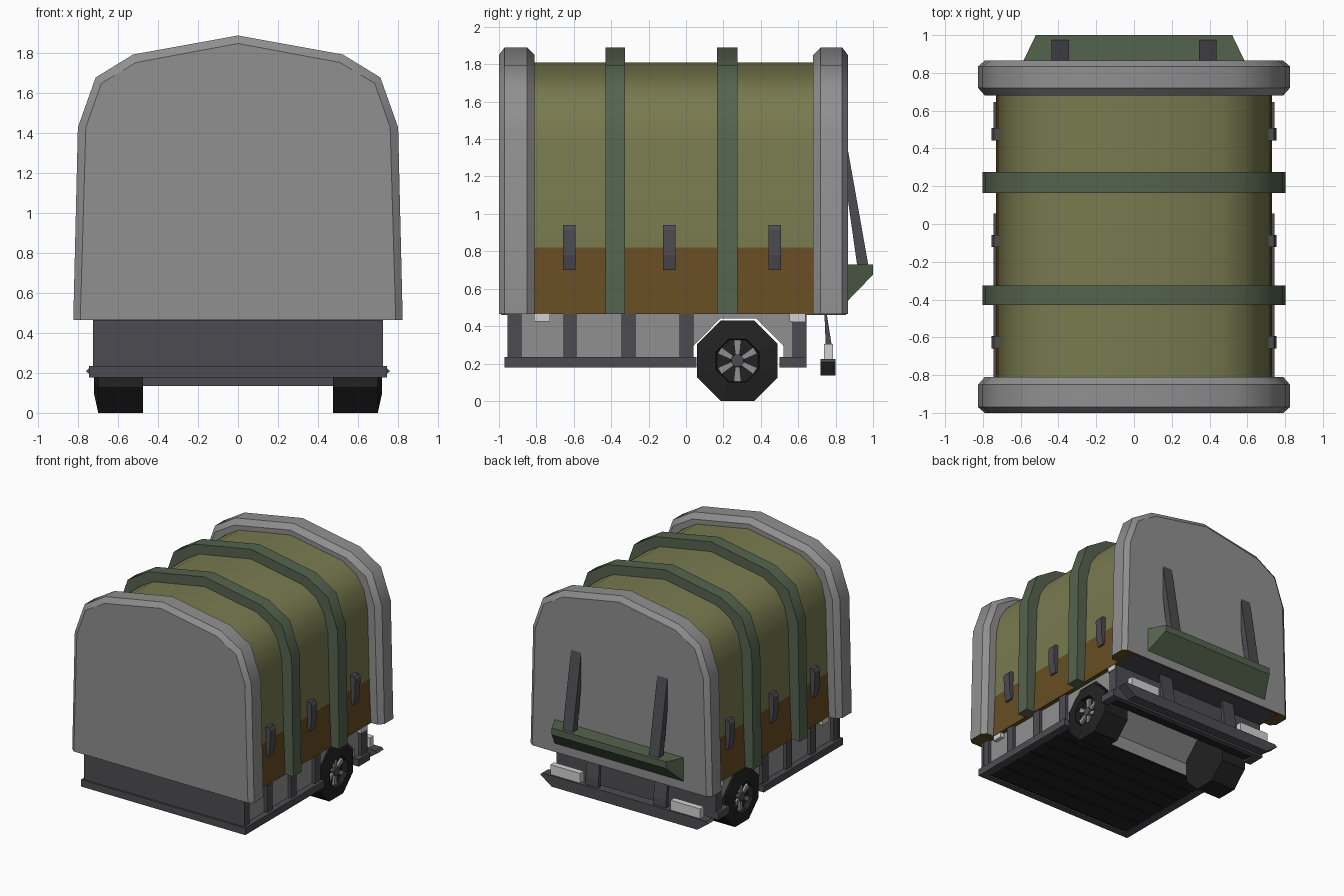
import bpy, bmesh, math

if "Cube" in bpy.data.objects:
    bpy.data.objects.remove(bpy.data.objects["Cube"])

def mat(name, r, g, b):
    m = bpy.data.materials.new(name)
    m.diffuse_color = (r, g, b, 1)
    m.use_nodes = True
    m.node_tree.nodes["Principled BSDF"].inputs["Base Color"].default_value = m.diffuse_color
    return m

GREY = mat("panel grey", 0.278, 0.278, 0.278)
CANVAS = mat("olive canvas", 0.188, 0.195, 0.078)
GREEN = mat("dark green", 0.09, 0.125, 0.075)
BROWN = mat("brown", 0.138, 0.076, 0.017)
DARK = mat("dark metal", 0.073, 0.071, 0.082)
BLACK = mat("rubber black", 0.016, 0.016, 0.016)
LIGHT = mat("lamp white", 0.65, 0.65, 0.65)

def loft(name, rings, mats, rule=None, mirror=False, smooth=None):
    """Skin closed rings of 3D points and cap both ends with sharp edges."""
    bm = bmesh.new()
    vs = [[bm.verts.new(p) for p in r] for r in rings]
    n = len(rings[0])
    for a, b in zip(vs, vs[1:]):
        for i in range(n):
            j = (i + 1) % n
            bm.faces.new((a[i], a[j], b[j], b[i]))
    caps = [bm.faces.new(vs[0][::-1]), bm.faces.new(vs[-1])]
    for f in caps:
        for e in f.edges:
            e.smooth = False
    bmesh.ops.recalc_face_normals(bm, faces=bm.faces[:])
    if rule:
        for f in bm.faces:
            f.material_index = rule(f.calc_center_median(), f.normal)
    me = bpy.data.meshes.new(name)
    bm.to_mesh(me)
    bm.free()
    for m in mats:
        me.materials.append(m)
    ob = bpy.data.objects.new(name, me)
    bpy.context.collection.objects.link(ob)
    if mirror:
        ob.modifiers.new("mirror", 'MIRROR')
    if smooth:
        bpy.ops.object.select_all(action='DESELECT')
        ob.select_set(True)
        bpy.context.view_layer.objects.active = ob
        bpy.ops.object.shade_smooth_by_angle(angle=math.radians(smooth), keep_sharp_edges=True)
    return ob

def prism_x(name, yz, x0, x1, mats, **kw):
    return loft(name, [[(x, y, z) for y, z in yz] for x in (x0, x1)], mats, **kw)

def box(name, x0, x1, y0, y1, z0, z1, m, mirror=False):
    return prism_x(name, [(y0, z0), (y1, z0), (y1, z1), (y0, z1)], x0, x1, [m], mirror=mirror)

def arch(half, y):
    """Closed symmetric cross-section from the right half, bottom to crown."""
    return [(x, y, z) for x, z in half] + [(-x, y, z) for x, z in half[-2::-1]]

OUTER = [(0.825, 0.465), (0.802, 1.43), (0.713, 1.68), (0.525, 1.795), (0, 1.89)]
INNER = [(0.79, 0.465), (0.762, 1.43), (0.685, 1.65), (0.51, 1.755), (0, 1.85)]
RIB = [(0.803, 0.465), (0.788, 1.43), (0.70, 1.68), (0.515, 1.795), (0, 1.89)]
COVER = [(0.73, 0.465), (0.715, 0.82), (0.70, 1.39), (0.665, 1.54), (0.595, 1.65),
         (0.47, 1.725), (0, 1.81)]

# End panels with chamfered rims and brown undersides
under = lambda c, n: 1 if n.z < -0.9 else 0
for name, ys in (("front_panel", (-1.0, -0.97, -0.85, -0.81)),
                 ("rear_panel", (0.68, 0.72, 0.835, 0.865))):
    rings = [arch(h, y) for h, y in zip((INNER, OUTER, OUTER, INNER), ys)]
    loft(name, rings, [GREY, BROWN], under, smooth=40)

# Canvas cover with brown lower band
loft("canvas_cover", [arch(COVER, -0.83), arch(COVER, 0.70)], [CANVAS, BROWN],
     lambda c, n: 1 if c.z < 0.82 else 0, smooth=45)

# Hoops over the canvas
for i, (a, b) in enumerate(((-0.43, -0.325), (0.165, 0.275))):
    loft(f"hoop_{i}", [arch(RIB, a), arch(RIB, b)], [GREEN], smooth=42)

# Side latches
for i, y in enumerate((-0.625, -0.09, 0.475)):
    a, b = y - 0.033, y + 0.033
    xz = [(0.70, 0.94), (0.74, 0.94), (0.755, 0.915), (0.752, 0.78), (0.735, 0.70), (0.70, 0.70)]
    loft(f"latch_{i}", [[(x, yy, z) for x, z in xz] for yy in (a, b)], [DARK], mirror=True)

# Lower body with a wheel arch running through it
body = [(-0.95, 0.19), (0.04, 0.19), (0.04, 0.295), (0.185, 0.442), (0.375, 0.442),
        (0.52, 0.295), (0.52, 0.19), (0.645, 0.19), (0.645, 0.464), (-0.95, 0.464)]
def body_rule(c, n):
    if n.z < -0.9 and c.z < 0.25:
        return 2
    return 1 if abs(n.y) > 0.9 and (c.y < -0.9 or c.y > 0.6) else 0
prism_x("lower_body", body, -0.695, 0.695, [GREY, DARK, BLACK], rule=body_rule)
box("front_bed_underside", -0.725, 0.725, -0.99, -0.93, 0.459, 0.466, DARK)
box("rear_bed_underside", -0.725, 0.725, 0.63, 0.855, 0.459, 0.466, DARK)
box("front_board", -0.727, 0.727, -0.955, -0.93, 0.2, 0.465, DARK)

# Side posts, sills and marker lamps
for i, (a, b) in enumerate(((-0.95, -0.88), (-0.655, -0.585), (-0.345, -0.27),
                            (-0.035, 0.04), (0.57, 0.645))):
    box(f"side_post_{i}", 0.68, 0.722, a, b, 0.2, 0.465, DARK, True)
box("front_sill", -0.745, 0.745, -0.97, -0.92, 0.178, 0.235, DARK)
box("rear_sill", -0.745, 0.745, 0.60, 0.645, 0.178, 0.235, DARK)
box("long_side_sill", 0.68, 0.745, -0.96, 0.055, 0.178, 0.235, DARK, True)
box("short_side_sill", 0.68, 0.745, 0.50, 0.645, 0.178, 0.235, DARK, True)
for i, y in enumerate((-0.77, 0.595)):
    box(f"side_marker_{i}", 0.68, 0.727, y - 0.042, y + 0.042, 0.425, 0.466, LIGHT, True)

# Floor slats underneath
for i in range(6):
    y = -0.90 + i * 0.157
    box(f"floor_slat_{i}", -0.68, 0.68, y, y + 0.142, 0.182, 0.195, BLACK)

# Wheels
WY, WZ = 0.275, 0.215
def ring(x, apothem, n=8):
    r = apothem / math.cos(math.pi / n)
    return [(x, WY + r * math.cos((k + 0.5) * 2 * math.pi / n),
             WZ + r * math.sin((k + 0.5) * 2 * math.pi / n)) for k in range(n)]
loft("tyre", [ring(0.475, 0.215), ring(0.70, 0.215), ring(0.722, 0.115),
              ring(0.675, 0.11)], [BLACK], mirror=True)
loft("wheel_hub", [ring(0.66, 0.036), ring(0.705, 0.032)], [DARK], mirror=True)
for k in range(6):
    t = math.pi / 2 + k * math.pi / 3
    c, s = math.cos(t), math.sin(t)
    pts = [(WY + r * c - w * s, WZ + r * s + w * c)
           for r, w in ((0.025, -0.011), (0.11, -0.02), (0.11, 0.02), (0.025, 0.011))]
    prism_x(f"wheel_spoke_{k}", pts, 0.66, 0.695, [GREY], mirror=True)

# Rear bumper with tapered ends, its brackets and lamps
end = [(0.66, 0.135), (0.762, 0.208), (0.745, 0.225)]
section = end + [(-x, z) for x, z in end[::-1]]
loft("rear_bumper", [[(x, y, z) for x, z in section] for y in (0.72, 0.80)], [DARK])
prism_x("bumper_bracket", [(0.74, 0.47), (0.752, 0.47), (0.78, 0.29), (0.78, 0.22), (0.75, 0.22)],
        0.25, 0.365, [DARK], mirror=True)
box("rear_lamp", 0.41, 0.68, 0.737, 0.787, 0.222, 0.305, LIGHT, True)

# Rear shelf and its stays
shelf = [(0.85, 0.73), (1.0, 0.73), (1.0, 0.675), (0.85, 0.52)]
def shelf_side(s):
    return [(s * (0.592 - (y - 0.85) * 0.48), y, z) for y, z in shelf]
loft("rear_shelf", [shelf_side(-1), shelf_side(1)], [GREEN])
prism_x("shelf_stay", [(0.855, 1.36), (0.866, 1.34), (0.975, 0.725), (0.915, 0.725), (0.855, 1.15)],
        0.345, 0.437, [DARK], mirror=True)
